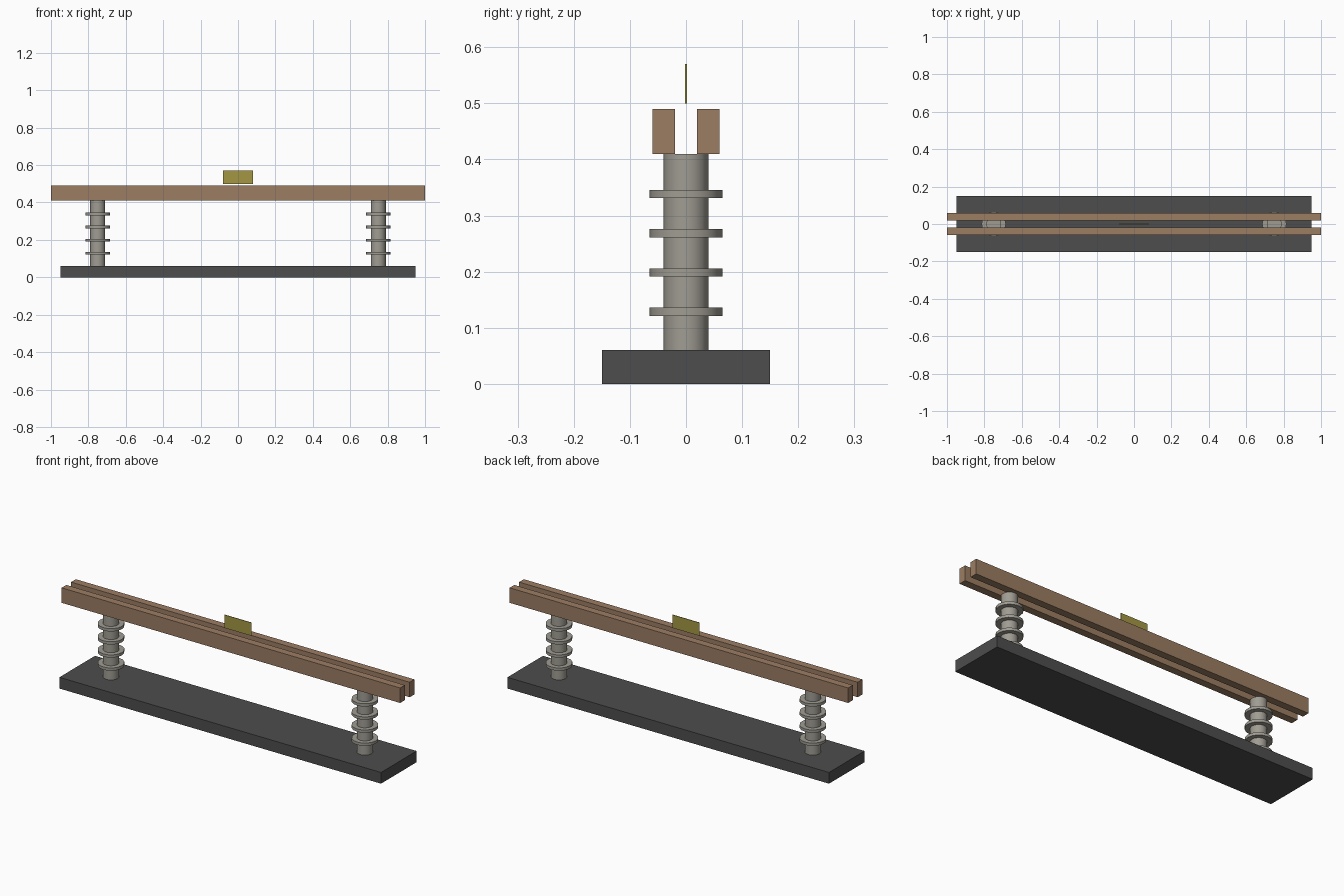
import bpy
import math

if "Cube" in bpy.data.objects:
    bpy.data.objects.remove(bpy.data.objects["Cube"])


def material(name, rgb):
    m = bpy.data.materials.new(name)
    m.diffuse_color = (*rgb, 1.0)
    m.use_nodes = True
    m.node_tree.nodes["Principled BSDF"].inputs["Base Color"].default_value = m.diffuse_color
    return m


CHARCOAL = material("charcoal", (0.075, 0.075, 0.075))
WOOD = material("brown wood", (0.33, 0.205, 0.125))
CERAMIC = material("grey ceramic", (0.35, 0.335, 0.29))
BRASS = material("dull yellow", (0.37, 0.31, 0.055))


def box(name, center, size, mat):
    bpy.ops.mesh.primitive_cube_add(size=1, location=center)
    ob = bpy.context.object
    ob.name = name
    ob.scale = size
    bpy.ops.object.transform_apply(location=False, rotation=False, scale=True)
    ob.data.materials.append(mat)


def disc(name, x, z0, z1, radius, mat):
    bpy.ops.mesh.primitive_cylinder_add(
        vertices=16, radius=radius, depth=z1 - z0, location=(x, 0, (z0 + z1) / 2))
    ob = bpy.context.object
    ob.name = name
    ob.data.materials.append(mat)
    bpy.ops.object.shade_smooth_by_angle(angle=math.radians(30))


# Base slab
box("base", (0, 0, 0.03), (1.9, 0.3, 0.06), CHARCOAL)

# Twin rails
for side, label in ((-1, "front"), (1, "back")):
    box(label + "_rail", (0, side * 0.04, 0.45), (2.0, 0.04, 0.08), WOOD)

# Ribbed insulator posts
for side, label in ((-1, "left"), (1, "right")):
    x = side * 0.75
    disc(label + "_post", x, 0.06, 0.41, 0.04, CERAMIC)
    for i in range(4):
        z = 0.121 + 0.07 * i
        disc(f"{label}_rib_{i + 1}", x, z, z + 0.015, 0.065, CERAMIC)

# Thin plate above the gap
box("plate", (0, 0, 0.535), (0.16, 0.003, 0.07), BRASS)
